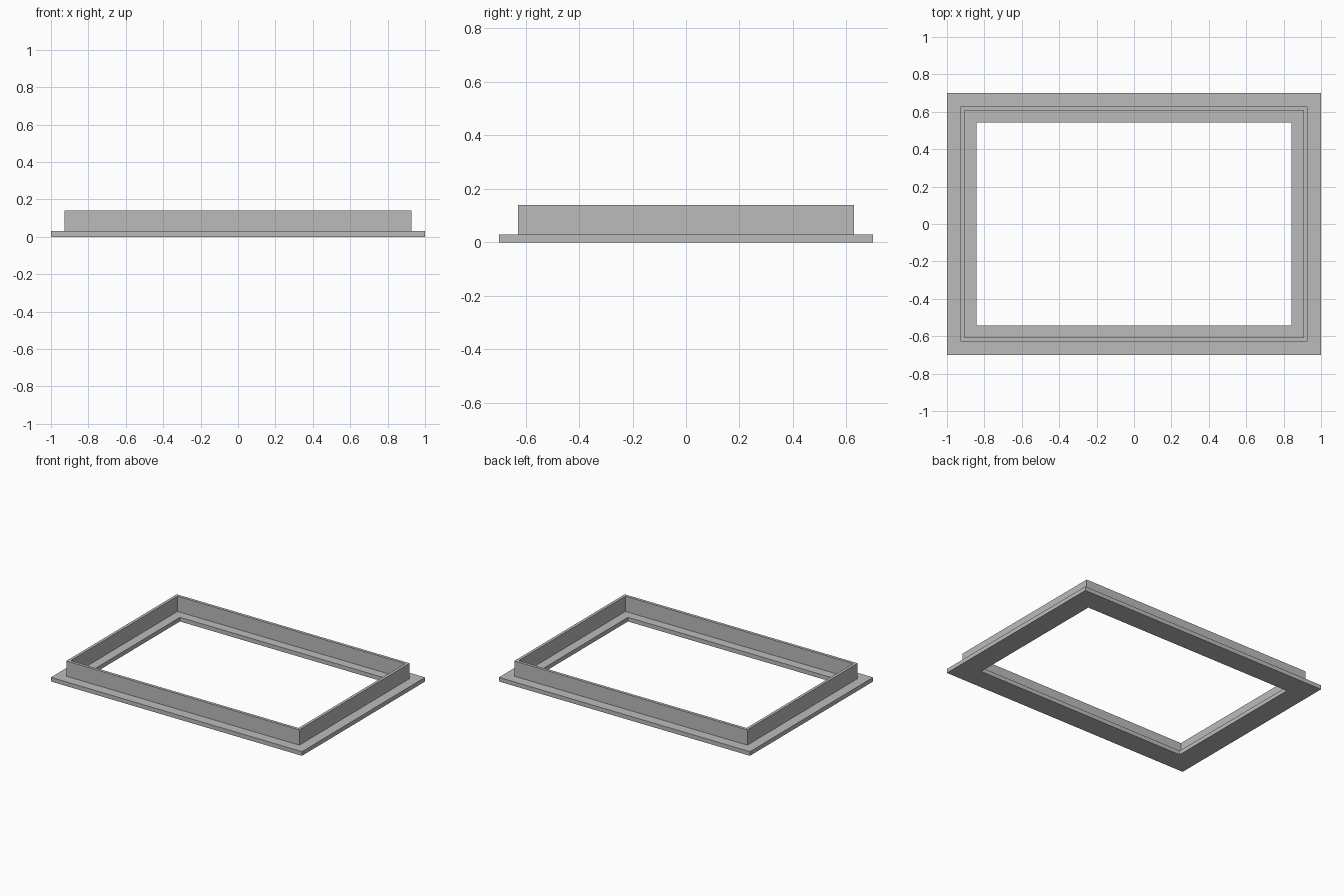
import bpy
import bmesh

cube = bpy.data.objects.get("Cube")
if cube:
    bpy.data.objects.remove(cube, do_unlink=True)

HALF_X, HALF_Y = 1.0, 0.70
FLANGE_TOP, RIM_TOP = 0.03, 0.14

# Single flat colour
grey = bpy.data.materials.new("plain grey")
grey.use_nodes = True
colour = (0.5, 0.5, 0.5, 1.0)
grey.diffuse_color = colour
grey.node_tree.nodes["Principled BSDF"].inputs["Base Color"].default_value = colour


def rectangular_frame(name, section, material):
    """Sweep a closed (inset, height) section around a mitred rectangle."""
    bm = bmesh.new()
    corners = [(-1, -1), (1, -1), (1, 1), (-1, 1)]
    rings = [[bm.verts.new((sx * (HALF_X - inset), sy * (HALF_Y - inset), z))
              for sx, sy in corners] for inset, z in section]
    for i, ring in enumerate(rings):
        above = rings[(i + 1) % len(rings)]
        for j in range(4):
            k = (j + 1) % 4
            bm.faces.new((ring[j], ring[k], above[k], above[j]))
    bmesh.ops.recalc_face_normals(bm, faces=bm.faces)
    mesh = bpy.data.meshes.new(name)
    bm.to_mesh(mesh)
    bm.free()
    mesh.materials.append(material)
    obj = bpy.data.objects.new(name, mesh)
    bpy.context.collection.objects.link(obj)
    return obj


# Flat flange with a thin upright rim standing on it
section = [
    (0.0, 0.0), (0.0, FLANGE_TOP),
    (0.072, FLANGE_TOP), (0.072, RIM_TOP),
    (0.093, RIM_TOP), (0.093, FLANGE_TOP),
    (0.158, FLANGE_TOP), (0.158, 0.0),
]
rectangular_frame("flanged_frame", section, grey)
